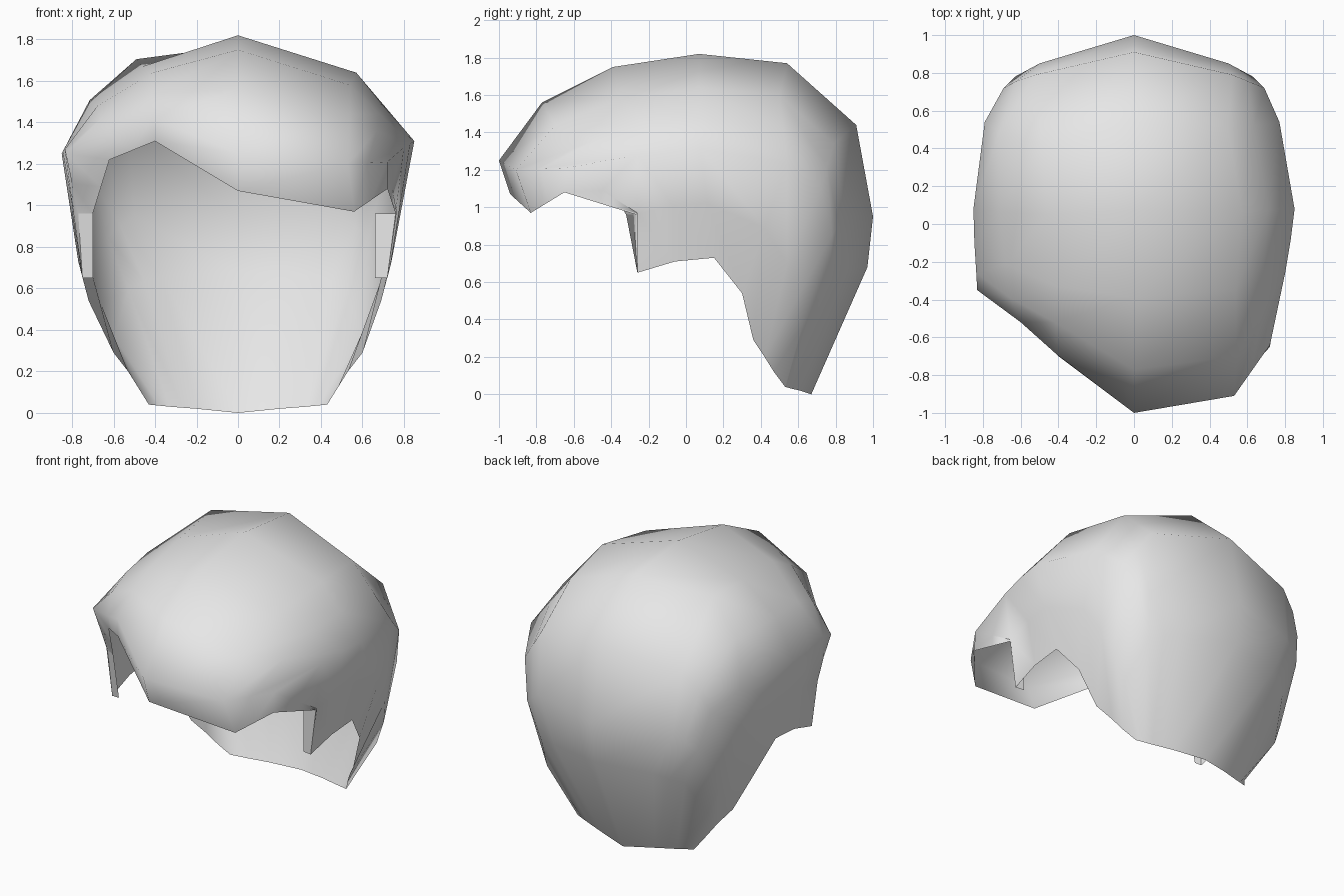
import bpy, bmesh
from mathutils import Vector

cube = bpy.data.objects.get("Cube")
if cube:
    bpy.data.objects.remove(cube, do_unlink=True)

grey = bpy.data.materials.new("light_grey")
grey.use_nodes = True
grey.diffuse_color = (0.8, 0.8, 0.8, 1)
grey.node_tree.nodes["Principled BSDF"].inputs["Base Color"].default_value = (0.8, 0.8, 0.8, 1)

# Swept front and crown: arches from the -x hem over the top to the +x hem
# (hem, temple, upper, centre, upper, temple, hem)
front_arches = [
    [(-.70, -.32, .96), (-.62, -.48, 1.22), (-.40, -.70, 1.31), (0, -.94, 1.07),
     (.56, -.83, .97), (.72, -.65, 1.08), (.76, -.265, .96)],
    [(-.77, -.28, .96), (-.83, -.35, 1.25), (-.41, -.69, 1.42), (0, -1, 1.25),
     (.53, -.91, 1.20), (.72, -.64, 1.21), (.765, -.26, .97)],
    [(-.75, -.26, .65), (-.835, -.26, 1.27), (-.42, -.52, 1.54), (0, -.77, 1.56),
     (.54, -.70, 1.44), (.80, -.26, 1.28), (.72, -.26, .65)],
    [(-.76, -.06, .71), (-.845, -.10, 1.26), (-.41, -.33, 1.64), (0, -.39, 1.75),
     (.54, -.35, 1.58), (.83, -.08, 1.30), (.735, -.06, .71)],
    [(-.77, .15, .73), (-.85, .08, 1.25), (-.46, .05, 1.67), (0, .07, 1.82),
     (.57, .07, 1.64), (.85, .08, 1.31), (.74, .15, .73)],
    [(-.72, .30, .54), (-.79, .54, 1.22), (-.49, .42, 1.705), (0, .54, 1.77),
     (.50, .50, 1.60), (.77, .54, 1.24), (.69, .30, .54)],
]
# Symmetric back: half arches (hem, temple, upper, centre) down to the nape
back_arches = [
    [(.60, .36, .29), (.69, .72, 1.10), (.52, .79, 1.34), (0, .91, 1.44)],
    [(.53, .42, .20), (.63, .78, .85), (.50, .85, .95), (0, 1.0, .95)],
    [(.48, .47, .12), (.53, .77, .60), (.37, .87, .66), (0, .97, .68)],
    [(.43, .53, .04), (.33, .565, .03), (.20, .61, .02), (0, .67, 0)],
]


def full_arch(half):
    return [(-x, y, z) for x, y, z in half] + half[-2::-1]


def refine(arch, upper_bulge, lower_bulge):
    """Add a point between hem and temple, and between temple and upper."""
    p = [Vector(c) for c in arch]
    out = Vector((lower_bulge, 0, 0))
    lower = [(p[0] + p[1]) / 2 - out, (p[5] + p[6]) / 2 + out]
    upper = [(p[1] + p[2]) / 2, (p[4] + p[5]) / 2]
    upper[0] += Vector((-1, 0, .6)) * upper_bulge
    return [p[0], lower[0], p[1], upper[0], p[2], p[3],
            p[4], upper[1], p[5], lower[1], p[6]]


arches = front_arches + [full_arch(h) for h in back_arches]
upper_bulges = [0, -.02, .03, .05, .06, .075, .02, 0, 0, 0]
lower_bulges = [0, 0, 0, 0, 0, .02, .065, .08, .09, 0]


def build(name, rows):
    """Join neighbouring rows of points into one smooth sheet."""
    bm = bmesh.new()
    grid = [[bm.verts.new(c) for c in row] for row in rows]
    for a, b in zip(grid, grid[1:]):
        for i in range(len(a) - 1):
            bm.faces.new((a[i], a[i + 1], b[i + 1], b[i]))
    mesh = bpy.data.meshes.new(name)
    bm.to_mesh(mesh)
    bm.free()
    mesh.materials.append(grey)
    for poly in mesh.polygons:
        poly.use_smooth = True
    obj = bpy.data.objects.new(name, mesh)
    bpy.context.collection.objects.link(obj)
    return obj


# Hair shell
build("hair_shell", [refine(*row) for row in zip(arches, upper_bulges, lower_bulges)])

# Narrow front faces of the sideburns
build("sideburn_edge_right", [[(-.75, -.26, .65), (-.70, -.26, .65)],
                              [(-.77, -.28, .96), (-.70, -.32, .96)]])
build("sideburn_edge_left", [[(.66, -.25, .65), (.72, -.26, .65)],
                             [(.66, -.25, .96), (.76, -.26, .96)]])
